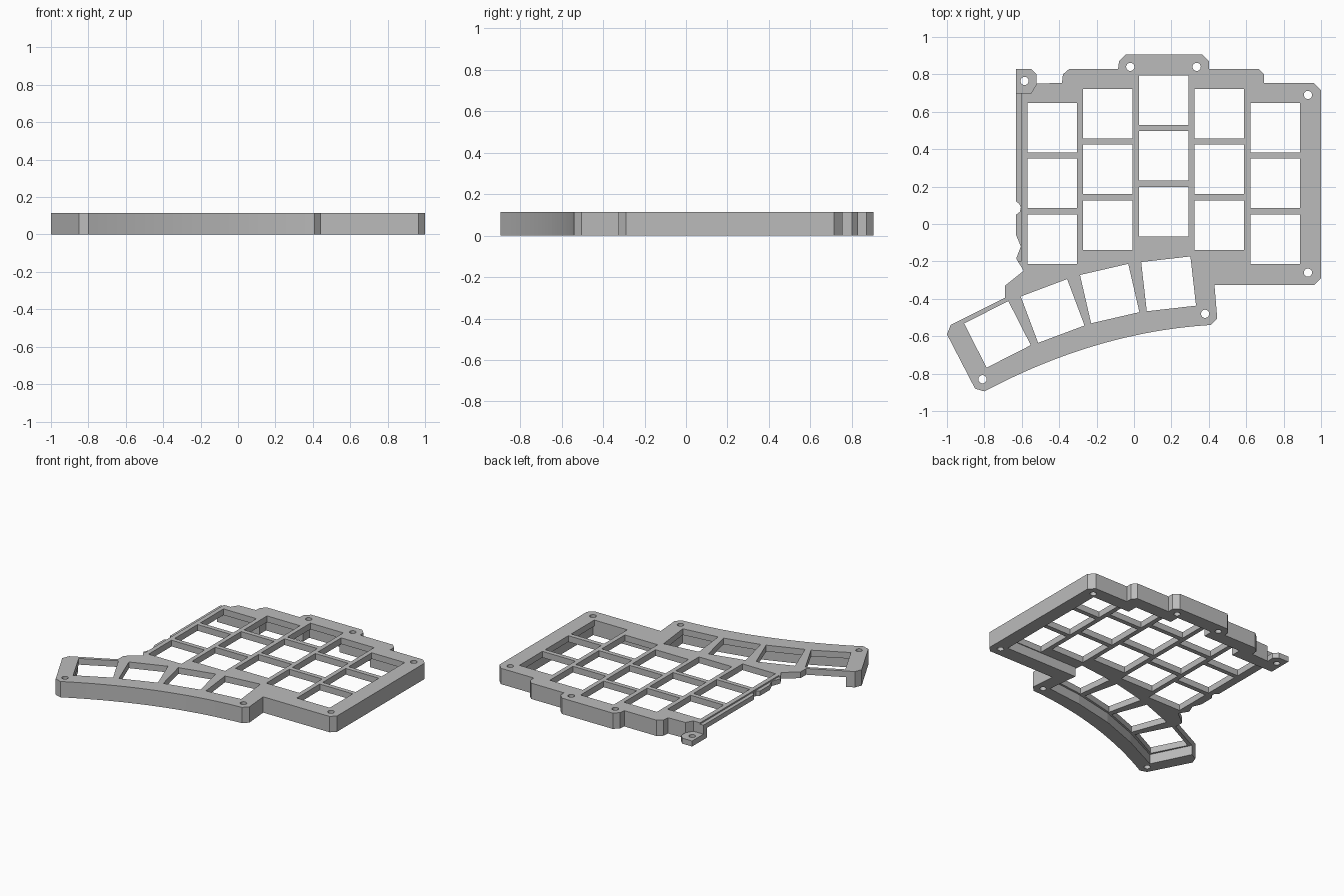
import bpy, bmesh, math
from mathutils import Vector, Matrix

HEIGHT = 0.115
PLATE_BOTTOM = 0.07
TAB_TOP = 0.04

default_cube = bpy.data.objects.get("Cube")
if default_cube:
    bpy.data.objects.remove(default_cube, do_unlink=True)

grey = bpy.data.materials.new("case grey")
grey.use_nodes = True
colour = (0.5, 0.5, 0.5, 1)
grey.diffuse_color = colour
grey.node_tree.nodes["Principled BSDF"].inputs["Base Color"].default_value = colour


def add_prism(bm, points, bottom, top):
    """Extrude a flat outline between two heights."""
    verts = [bm.verts.new((x, y, bottom)) for x, y in points]
    face = bm.faces.new(verts)
    raised = bmesh.ops.extrude_face_region(bm, geom=[face])["geom"]
    moved = [item for item in raised if isinstance(item, bmesh.types.BMVert)]
    bmesh.ops.translate(bm, verts=moved, vec=(0, 0, top - bottom))


def make_object(name, prisms):
    bm = bmesh.new()
    for points, bottom, top in prisms:
        add_prism(bm, points, bottom, top)
    bmesh.ops.recalc_face_normals(bm, faces=bm.faces)
    mesh = bpy.data.meshes.new(name)
    bm.to_mesh(mesh)
    bm.free()
    mesh.materials.append(grey)
    obj = bpy.data.objects.new(name, mesh)
    bpy.context.scene.collection.objects.link(obj)
    return obj


def cut(target, name, prisms):
    """Subtract prisms from the target and remove the cutter again."""
    cutter = make_object(name, prisms)
    cutter.hide_render = True
    modifier = target.modifiers.new(name, "BOOLEAN")
    modifier.operation = "DIFFERENCE"
    modifier.solver = "EXACT"
    modifier.object = cutter
    bpy.context.view_layer.objects.active = target
    bpy.ops.object.modifier_apply(modifier=name)
    bpy.data.objects.remove(cutter, do_unlink=True)


def square(x, y, size, degrees=0):
    turn = Matrix.Rotation(math.radians(degrees), 2)
    half = size / 2
    corners = [(-half, -half), (half, -half), (half, half), (-half, half)]
    return [Vector((x, y)) + turn @ Vector(corner) for corner in corners]


def circle(x, y, radius, sides=24):
    angles = [math.tau * i / sides for i in range(sides)]
    return [(x + radius * math.cos(a), y + radius * math.sin(a)) for a in angles]


def bezier(start, control, end, steps):
    a, b, c = Vector(start), Vector(control), Vector(end)
    ts = [i / steps for i in range(steps + 1)]
    return [a * (1 - t) ** 2 + b * 2 * t * (1 - t) + c * t ** 2 for t in ts]


# Outer outline: stepped back, right side, curved thumb front, notched left side
back_edge = [(-.63, .7), (-.55, .7), (-.52, .75), (-.385, .755), (-.38, .8),
             (-.345, .83), (-.085, .83), (-.08, .87), (-.045, .905),
             (.365, .905), (.4, .87), (.4, .83), (.665, .83), (.695, .8),
             (.695, .755), (.96, .755)]
right_edge = [(1, .715), (1, -.29), (.965, -.325), (.43, -.325), (.445, -.505)]
thumb_arc = bezier((.41, -.54), (-.2, -.577), (-.8, -.895), 24)
left_edge = [(-.85, -.88), (-1, -.59), (-.98, -.54), (-.69, -.395),
             (-.69, -.33), (-.59, -.25), (-.63, -.185), (-.605, -.12),
             (-.63, -.06), (-.63, .05), (-.61, .065), (-.605, .09),
             (-.615, .11), (-.63, .12)]
case = make_object("keyboard_case",
                   [(back_edge + right_edge + thumb_arc + left_edge, 0, HEIGHT)])

# Pocket under the plate, open along the left side
pocket = [(-.8, .66), (-.29, .66), (-.29, .735), (.01, .735), (.01, .805),
          (.3, .805), (.3, .735), (.6, .735), (.6, .66), (.9, .66),
          (.9, -.22), (.32, -.22), (.345, -.45), (.07, -.48), (-.23, -.545),
          (-.515, -.65), (-.795, -.785), (-.97, -.43), (-.9, -.2)]
cut(case, "pocket_cutter", [(pocket, -.1, PLATE_BOTTOM)])

# Key openings: five staggered columns of three, and four fanned thumb keys
PITCH = 0.298
KEY = 0.265
column_tops = [.515, .59, .662, .59, .515]
openings = []
for column, top_y in enumerate(column_tops):
    for row in range(3):
        openings.append(square(-.4375 + PITCH * column, top_y - PITCH * row, KEY))
thumb_keys = [(-.73, -.59, 27), (-.435, -.465, 20.5), (-.13, -.372, 13), (.185, -.32, 6.5)]
for x, y, degrees in thumb_keys:
    openings.append(square(x, y, KEY, degrees))
cut(case, "key_cutter", [(points, -.2, .3) for points in openings])

# Screw holes
screws = [(-.02, .84), (.335, .84), (.93, .69), (.93, -.26), (.38, -.48), (-.81, -.83)]
cut(case, "screw_cutter", [(circle(x, y, .022), -.2, .3) for x, y in screws])

# Shallow step along the left rim
rim = [(-.7, -.2), (-.603, -.2), (-.603, .71), (-.7, .71)]
cut(case, "rim_cutter", [(rim, HEIGHT - .01, .3)])

# Low screw tab at the back left corner
tab_outline = [(-.63, .7), (-.55, .7), (-.52, .75), (-.52, .8), (-.55, .83), (-.63, .83)]
tab = make_object("screw_tab", [(tab_outline, 0, TAB_TOP)])
cut(tab, "tab_screw_cutter", [(circle(-.585, .765, .022), -.2, .3)])
